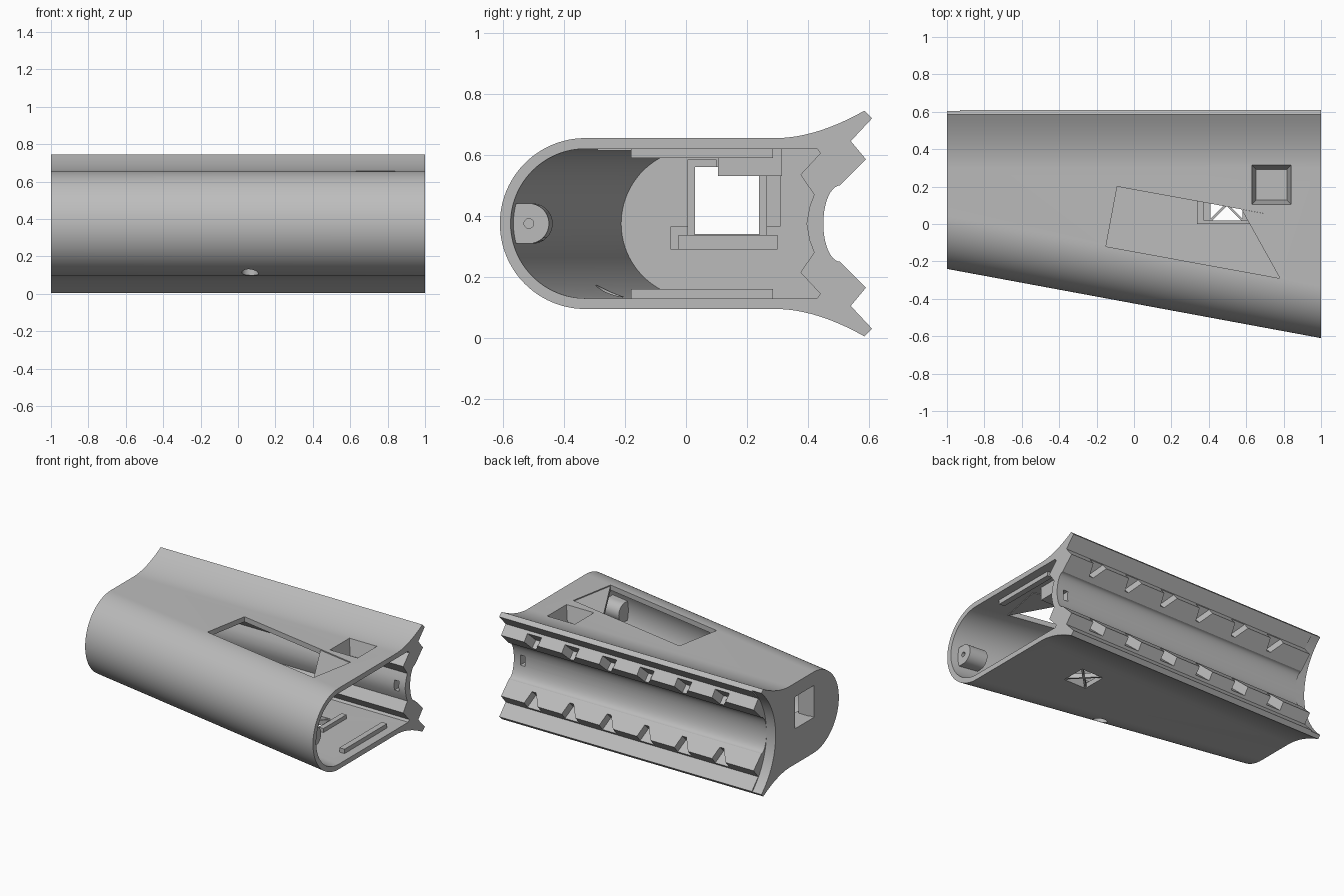
import bpy, bmesh, math
from mathutils import Vector

if "Cube" in bpy.data.objects:
    bpy.data.objects.remove(bpy.data.objects["Cube"])

MID = 0.375
grey = bpy.data.materials.new("plain grey")
grey.use_nodes = True
grey.diffuse_color = (0.5, 0.5, 0.5, 1)
grey.node_tree.nodes["Principled BSDF"].inputs["Base Color"].default_value = (0.5, 0.5, 0.5, 1)


def loft(name, ring_a, ring_b):
    """Solid between two matching rings of points."""
    bm = bmesh.new()
    a = [bm.verts.new(p) for p in ring_a]
    b = [bm.verts.new(p) for p in ring_b]
    bm.faces.new(a)
    bm.faces.new(b[::-1])
    n = len(a)
    for i in range(n):
        j = (i + 1) % n
        bm.faces.new((a[j], a[i], b[i], b[j]))
    bmesh.ops.recalc_face_normals(bm, faces=bm.faces[:])
    mesh = bpy.data.meshes.new(name)
    bm.to_mesh(mesh)
    bm.free()
    mesh.materials.append(grey)
    ob = bpy.data.objects.new(name, mesh)
    bpy.context.collection.objects.link(ob)
    return ob


def box(name, x0, x1, y0, y1, z0, z1):
    ring = [(y0, z0), (y1, z0), (y1, z1), (y0, z1)]
    return loft(name, [(x0, *p) for p in ring], [(x1, *p) for p in ring])


def plate(name, outline, z0, z1):
    return loft(name, [(*p, z0) for p in outline], [(*p, z1) for p in outline])


def disc(cx, cy, r, n=32):
    return [(cx + r * math.cos(math.tau * i / n), cy + r * math.sin(math.tau * i / n)) for i in range(n)]


def combine(ob, tool, operation="DIFFERENCE"):
    tool.hide_render = True
    mod = ob.modifiers.new("cut", "BOOLEAN")
    mod.operation, mod.solver, mod.object = operation, "EXACT", tool
    bpy.context.view_layer.objects.active = ob
    bpy.ops.object.modifier_apply(modifier=mod.name)
    bpy.data.objects.remove(tool)


def nose_y(x):
    """Centre of the rounded front, which slants along the length."""
    return -0.145 - 0.185 * x


def section(x, radius, upper):
    """Rounded front plus an upper rear outline mirrored about mid height."""
    arc = [math.pi * (0.5 + i / 48) for i in range(49)]
    front = [(nose_y(x) + radius * math.cos(t), MID + radius * math.sin(t)) for t in arc]
    lower = [(y, 2 * MID - z) for y, z in upper]
    return [(x, y, z) for y, z in front + lower + upper[-2::-1]]


# Outer rear outline: flare, outer lip, V groove, inner lip, trough
flare = [(0.30 + 0.285 * t, 0.655 + 0.09 * t ** 1.8) for t in [i / 10 for i in range(11)]]
trough = [(0.505 - 0.055 * math.sin(t), MID + 0.125 * math.cos(t) ** 1.0)
          for t in [math.pi / 2 * i / 10 for i in range(11)]]
outer = flare + [(0.61, 0.72), (0.54, 0.645), (0.59, 0.585)] + trough
inner = [(0.43, 0.62), (0.44, 0.605), (0.375, 0.535), (0.42, 0.47), (0.405, 0.43), (0.395, MID)]

body = loft("shell", section(-1, 0.28, outer), section(1, 0.28, outer))
combine(body, loft("cavity", section(-0.96, 0.245, inner), section(1.02, 0.245, inner)))

# Wide concave relief at the closed end
ring = disc(0.922, MID, 0.472, 96)
combine(body, loft("end_relief", [(-1.01, *p) for p in ring], [(-0.93, *p) for p in ring]))

# Slanted notches along both inner lips
for side in (1, -1):
    for i in range(6):
        x = 0.79 - 0.287 * i
        shape = [(x + 0.04, 0.03), (x + 0.015, -0.085), (x - 0.015, -0.085), (x - 0.09, 0.03)]
        rings = []
        for across in (-0.058, 0.08):
            rings.append([(px, 0.59 + 0.707 * (d + across),
                           MID + side * (0.21 + 0.707 * (d - across))) for px, d in shape])
        combine(body, loft("lip_notch", *rings))

# Slanted opening in the top
opening = [(-0.09, 0.20), (0.84, 0.03), (0.78, -0.29), (-0.15, -0.12)]
combine(body, plate("top_opening", opening, 0.57, 0.8))

# Window in the end wall
combine(body, box("end_window", -1.1, -0.9, 0.03, 0.24, 0.34, 0.56))

# Round hole low on the front, slot in the trough wall
combine(body, plate("round_hole", disc(0.065, -0.25, 0.045), 0.05, 0.2))
combine(body, box("trough_slot", 0.915, 0.95, 0.35, 0.5, 0.34, 0.41))

# Square hole in the bottom
HX, HY, HS = 0.495, 0.105, 0.085
combine(body, box("bottom_hole", HX - HS, HX + HS, HY - HS, HY + HS, 0.05, 0.2))

# Square pocket hanging below the top
PX, PY = 0.735, 0.21


def square(h, z):
    return [(PX + sx * h, PY + sy * h, z) for sx, sy in ((-1, -1), (1, -1), (1, 1), (-1, 1))]


combine(body, loft("pocket_block", square(0.105, 0.53), square(0.105, 0.64)), "UNION")
combine(body, loft("pocket", square(0.082, 0.55), square(0.107, 0.665)))

# Corner web inside the top opening
plate("opening_corner_web", [(0.575, 0.078), (0.84, 0.03), (0.78, -0.29)], 0.615, 0.648)

# Cross ribs and raised rim of the bottom hole
for s in (1, -1):
    w = 0.009
    ends = [(HX - HS - w, HY - s * HS), (HX - HS + w, HY - s * HS),
            (HX + HS + w, HY + s * HS), (HX + HS - w, HY + s * HS)]
    plate("cross_rib", ends, 0.10, 0.13)
    box("rim_side", HX + s * 0.14 - 0.018, HX + s * 0.14 + 0.018, 0.0, 0.25, 0.125, 0.158)
box("rim_front", HX - 0.14, HX + 0.14, 0.0, 0.018, 0.125, 0.158)

# Cover rails near the open end
for name, z in (("lower_rail", 0.128), ("upper_rail", 0.59)):
    box(name, 0.9, 0.94, -0.18, 0.285, z, z + 0.032)

# Screw boss on the inside of the front
turn = [math.pi * (i / 16 - 0.5) for i in range(17)]
dee = [(-0.515 + 0.066 * math.cos(t), MID + 0.066 * math.sin(t)) for t in turn]
dee += [(-0.573, MID + 0.066), (-0.573, MID - 0.066)]
boss = loft("screw_boss", [(0.82, y + 0.012, z) for y, z in dee], [(0.95, y, z) for y, z in dee])
ring = disc(-0.515, MID, 0.016, 20)
combine(boss, loft("screw_hole", [(0.87, *p) for p in ring], [(1, *p) for p in ring]))

# Bracket around the window on the inside of the end wall
for name, y0, y1, z0, z1, depth in (
        ("bracket_shelf", -0.025, 0.30, 0.29, 0.337, 0.10),
        ("bracket_foot", -0.05, 0.005, 0.29, 0.365, 0.05),
        ("bracket_left", 0.005, 0.03, 0.337, 0.585, 0.08),
        ("bracket_top", 0.03, 0.10, 0.56, 0.585, 0.08),
        ("bracket_right", 0.24, 0.265, 0.337, 0.53, 0.08),
        ("bracket_outer", 0.265, 0.31, 0.365, 0.53, 0.04)):
    box(name, -0.965, -0.96 + depth, y0, y1, z0, z1)

# Smooth curves, sharp edges
for ob in (body, boss):
    bpy.ops.object.select_all(action="DESELECT")
    ob.select_set(True)
    bpy.context.view_layer.objects.active = ob
    bpy.ops.object.shade_smooth_by_angle(angle=math.radians(25))
